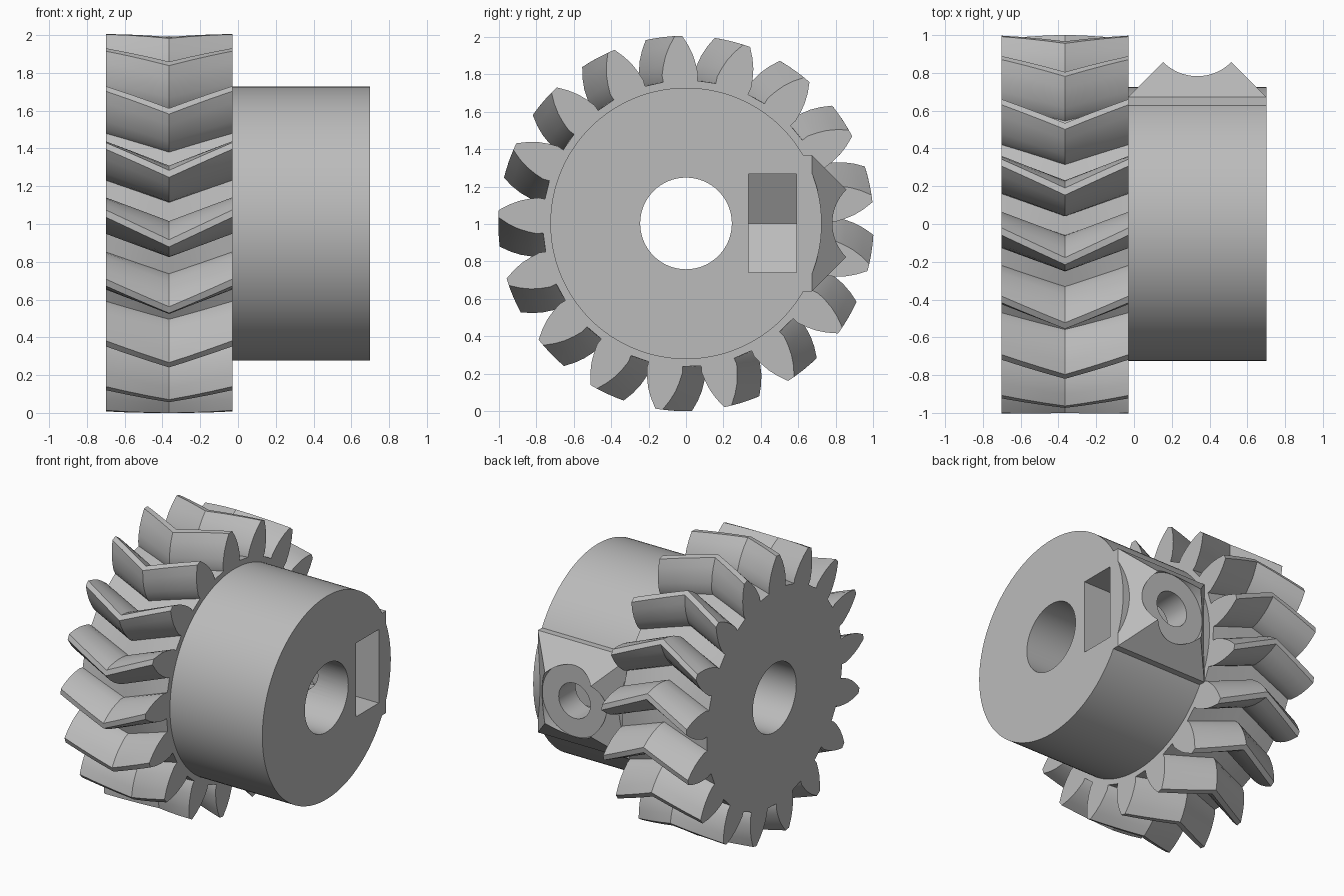
import bpy, bmesh
from math import sin, cos, pi, radians

if "Cube" in bpy.data.objects:
    bpy.data.objects.remove(bpy.data.objects["Cube"], do_unlink=True)

CZ = 1.003                 # height of the shaft axis
REAR, FACE, FRONT = -0.70, -0.03, 0.70
SCREW_X = 0.335            # position of the set screw along the shaft

grey = bpy.data.materials.new("plain grey")
grey.use_nodes = True
grey.diffuse_color = (0.5, 0.5, 0.5, 1)
grey.node_tree.nodes["Principled BSDF"].inputs["Base Color"].default_value = (0.5, 0.5, 0.5, 1)


def loft(name, rings):
    """Closed solid through a series of equal-length point rings."""
    bm = bmesh.new()
    loops = [[bm.verts.new(p) for p in ring] for ring in rings]
    n = len(loops[0])
    for a, b in zip(loops, loops[1:]):
        for i in range(n):
            j = (i + 1) % n
            bm.faces.new((a[i], a[j], b[j], b[i]))
    bm.faces.new(loops[0])
    bm.faces.new(loops[-1][::-1])
    bmesh.ops.recalc_face_normals(bm, faces=bm.faces)
    mesh = bpy.data.meshes.new(name)
    bm.to_mesh(mesh)
    bm.free()
    mesh.materials.append(grey)
    obj = bpy.data.objects.new(name, mesh)
    bpy.context.collection.objects.link(obj)
    return obj


def along_x(name, radius, x0, x1, sides):
    turn = [2 * pi * i / sides for i in range(sides)]
    return loft(name, [[(x, radius * cos(a), CZ + radius * sin(a)) for a in turn] for x in (x0, x1)])


def along_y(name, radius, y0, y1, sides):
    turn = [2 * pi * i / sides for i in range(sides)]
    return loft(name, [[(SCREW_X + radius * cos(a), y, CZ + radius * sin(a)) for a in turn] for y in (y0, y1)])


def combine(obj, tool, operation):
    """Apply a boolean and discard the tool."""
    tool.hide_render = True
    mod = obj.modifiers.new(operation.lower(), 'BOOLEAN')
    mod.operation, mod.object, mod.solver = operation, tool, 'EXACT'
    bpy.context.view_layer.update()
    graph = bpy.context.evaluated_depsgraph_get()
    mesh = bpy.data.meshes.new_from_object(obj.evaluated_get(graph))
    obj.modifiers.clear()
    obj.data = mesh
    bpy.data.objects.remove(tool, do_unlink=True)


# Herringbone gear: tooth outline as (radius, half angle), twisted out and back
TEETH, PHASE, TWIST, STEPS = 17, 92.3, 9.0, 3
flank = [(0.765, 6.8), (0.80, 6.9), (0.85, 5.9), (0.90, 4.7), (0.95, 3.1), (1.003, 1.1)]
tooth = [(r, -a) for r, a in flank] + [(r, a) for r, a in reversed(flank)]
outline = [(r, PHASE + a + 360 * k / TEETH) for k in range(TEETH) for r, a in tooth]
rings = []
for s in range(2 * STEPS + 1):
    t = s / (2 * STEPS)
    twist = TWIST * (1 - abs(2 * t - 1))
    rings.append([(REAR + (FACE - REAR) * t,
                   r * cos(radians(a + twist)),
                   CZ + r * sin(radians(a + twist))) for r, a in outline])
gear = loft("herringbone_gear", rings)
combine(gear, along_x("gear_bore", 0.245, -1, 1, 64), 'DIFFERENCE')

# Hub with a square, pyramid-topped screw boss at the back
hub = along_x("hub", 0.725, FACE, FRONT, 128)
corners = [(-1, -1), (1, -1), (1, 1), (-1, 1)]
sections = [(0.45, 0.365), (0.672, 0.365), (0.90, 0.137)]
boss = loft("screw_boss", [[(SCREW_X + h * u, y, CZ + h * v) for u, v in corners] for y, h in sections])
combine(hub, boss, 'UNION')

# Shaft bore, round screw seat and screw hole
combine(hub, along_x("hub_bore", 0.245, -1, 1, 64), 'DIFFERENCE')
combine(hub, along_y("screw_seat", 0.255, 0.78, 1.2, 64), 'DIFFERENCE')
combine(hub, along_y("screw_hole", 0.125, 0.1, 1.2, 48), 'DIFFERENCE')

# Nut slot, open at the hub end, with a hexagonal bottom
R, W = 0.303, 0.263
nut = [(-R, 0), (-R / 2, -W), (0.6, -W), (0.6, W), (-R / 2, W)]
slot = loft("nut_slot", [[(SCREW_X + x, y, CZ + z) for x, z in nut] for y in (0.335, 0.59)])
combine(hub, slot, 'DIFFERENCE')

# Smooth the round walls and keep every edge crisp
for obj in (gear, hub):
    bpy.ops.object.select_all(action='DESELECT')
    obj.select_set(True)
    bpy.context.view_layer.objects.active = obj
    bpy.ops.object.shade_smooth_by_angle(angle=radians(25))
